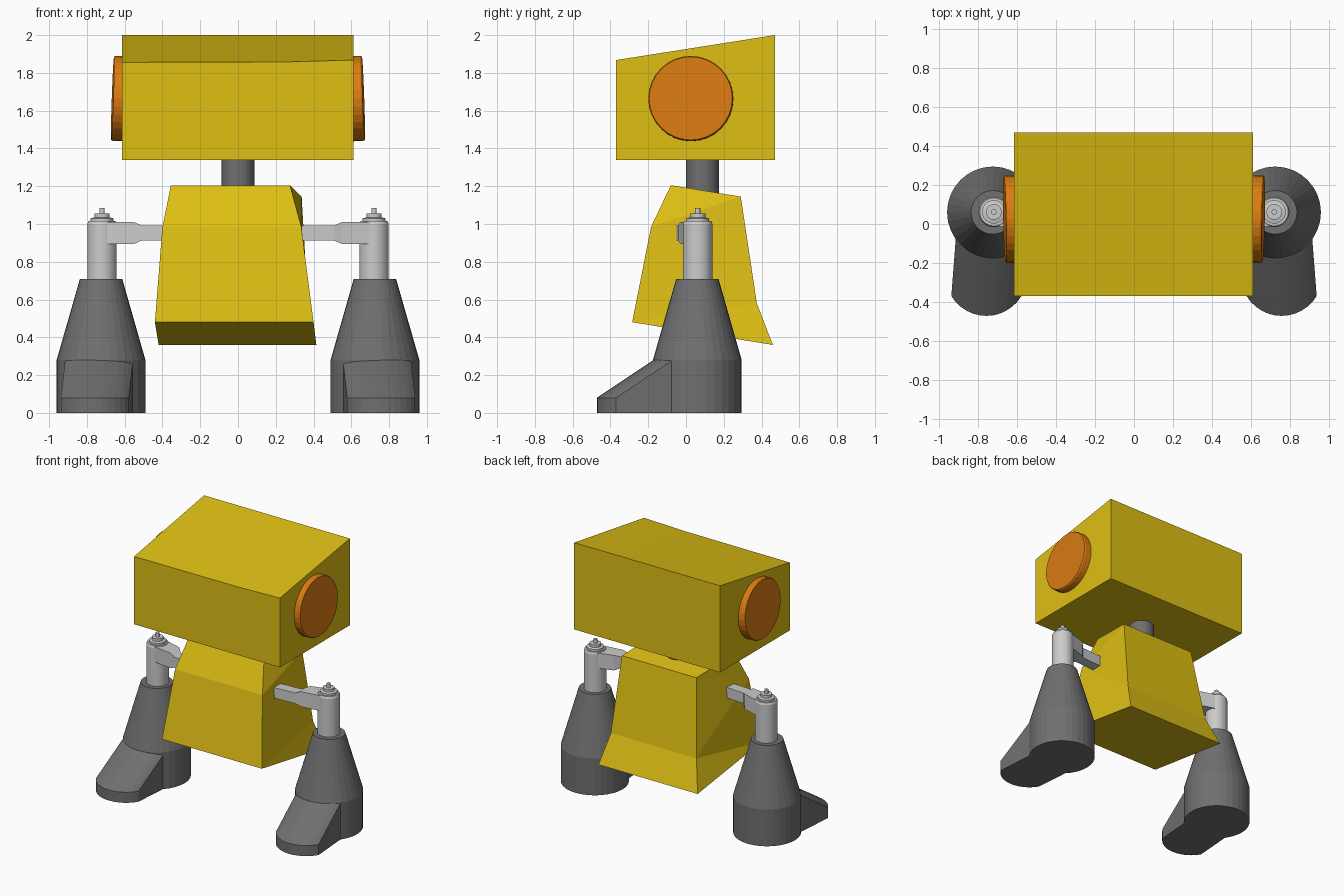
import bpy, bmesh
from math import sin, cos, radians, tau
from mathutils import Matrix, Vector

if "Cube" in bpy.data.objects:
    bpy.data.objects.remove(bpy.data.objects["Cube"])


def material(name, r, g, b):
    m = bpy.data.materials.new(name)
    m.use_nodes = True
    m.diffuse_color = (r, g, b, 1)
    m.node_tree.nodes["Principled BSDF"].inputs["Base Color"].default_value = (r, g, b, 1)
    return m


yellow = material("yellow", 0.73, 0.52, 0.007)
orange = material("orange", 0.71, 0.2, 0.006)
dark_grey = material("dark grey", 0.16, 0.16, 0.16)
light_grey = material("light grey", 0.6, 0.6, 0.6)


def loft(name, rings, mat, caps=None, matrix=None):
    """Skin a row of equal-length point rings and close both ends."""
    bm = bmesh.new()
    rows = [[bm.verts.new(p) for p in ring] for ring in rings]
    n = len(rows[0])
    for a, b in zip(rows, rows[1:]):
        for i in range(n):
            j = (i + 1) % n
            bm.faces.new((a[i], a[j], b[j], b[i]))
    for row in (rows[0], rows[-1]):
        for cap in caps or [range(n)]:
            bm.faces.new([row[i] for i in cap])
    if matrix:
        bm.transform(matrix)
    bmesh.ops.recalc_face_normals(bm, faces=bm.faces)
    mesh = bpy.data.meshes.new(name)
    bm.to_mesh(mesh)
    bm.free()
    mesh.materials.append(mat)
    obj = bpy.data.objects.new(name, mesh)
    bpy.context.collection.objects.link(obj)
    return obj


def turned(name, profile, mat, matrix, sides=32):
    """Round part from (radius, height) steps along local z."""
    rings = [[(r * cos(tau * i / sides), r * sin(tau * i / sides), h)
              for i in range(sides)] for r, h in profile]
    return loft(name, rings, mat, matrix=matrix)


# Head: box with a roof rising to the back
head_rings = [[(x, -0.37, 1.34), (x, 0.47, 1.34), (x, 0.47, 2.0), (x, -0.37, top)]
              for x, top in ((-0.615, 1.856), (0.25, 1.858), (0.612, 1.868))]
loft("head", head_rings, yellow)

# Neck
turned("neck", [(0.087, 1.1), (0.087, 1.38)], dark_grey, Matrix.Translation((0, 0.087, 0)))

# Body: y, z, right x, left x around the side outline
outline = [(-0.08, 1.205, -0.355, 0.275), (-0.185, 0.985, -0.40, 0.335),
           (-0.285, 0.48, -0.44, 0.40), (0.46, 0.36, -0.42, 0.415),
           (0.375, 0.58, -0.35, 0.37), (0.29, 1.145, -0.29, 0.337)]
loft("body", [[(p[k], p[0], p[1]) for p in outline] for k in (2, 3)], yellow,
     caps=[(0, 1, 5), (1, 4, 5), (1, 2, 4), (2, 3, 4)])


def toe_ring(s, cx, chord, z, radius=0.21, half=59, steps=12):
    """Plan outline of the toe: rounded front, straight sides."""
    yc = chord + radius * cos(radians(half))
    pts = []
    for i in range(steps + 1):
        a = radians(-half + 2 * half * i / steps)
        pts.append((s * (cx + radius * sin(a)), yc - radius * cos(a), z))
    w = radius * sin(radians(half))
    return pts + [(s * (0.725 + w), 0.06, z), (s * (0.725 - w), 0.06, z)]


def arm_section(s, x, y, half_y, z0, z1):
    return [(s * x, y - half_y, z0), (s * x, y + half_y, z0),
            (s * x, y + half_y, z1), (s * x, y - half_y, z1)]


for side, s in (("left", 1), ("right", -1)):
    # Ear disc, tilted slightly upward
    axis = Vector((s, -0.02, 0.035)).to_track_quat("Z", "Y").to_matrix().to_4x4()
    turned(side + "_ear_disc", [(0.225, -0.1), (0.225, -0.008), (0.22, 0)], orange,
           Matrix.Translation((s * 0.664, 0.025, 1.665)) @ axis)

    # Leg: drum foot with conical shin
    turned(side + "_leg", [(0.235, 0), (0.235, 0.28), (0.112, 0.71)], dark_grey,
           Matrix.Translation((s * 0.725, 0.06, 0)))
    loft(side + "_toe", [toe_ring(s, 0.758, -0.37, 0), toe_ring(s, 0.758, -0.37, 0.08),
                         toe_ring(s, 0.735, -0.07, 0.28)], dark_grey)

    # Post with stepped cap and pin
    turned(side + "_post", [(0.078, 0.68), (0.078, 1.0), (0.072, 1.015), (0.06, 1.015),
                            (0.06, 1.03), (0.04, 1.035), (0.04, 1.055), (0.014, 1.055),
                            (0.014, 1.085)], light_grey, Matrix.Translation((s * 0.72, 0.062, 0)))

    # Arm: thick at the post, stepping down to a slim bar
    loft(side + "_arm", [arm_section(s, 0.72, 0.062, 0.07, 0.895, 1.01),
                         arm_section(s, 0.55, 0.025, 0.055, 0.895, 1.01),
                         arm_section(s, 0.51, 0.0, 0.04, 0.912, 0.992),
                         arm_section(s, 0.33, -0.012, 0.04, 0.912, 0.992)], light_grey)
